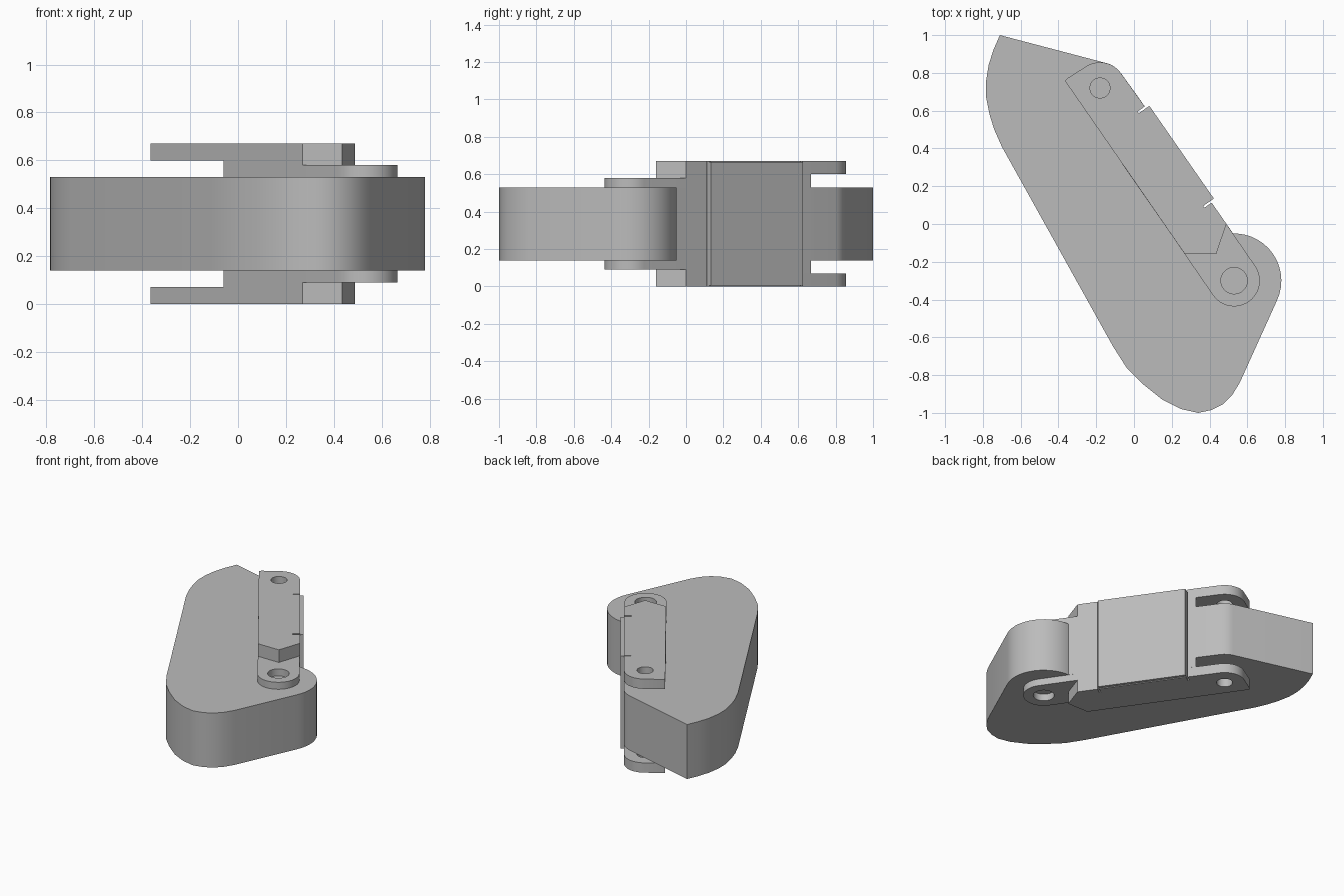
import bpy, bmesh, math
from mathutils import Vector

cube = bpy.data.objects.get("Cube")
if cube:
    bpy.data.objects.remove(cube, do_unlink=True)

# Single casting colour
grey = bpy.data.materials.new("cast_grey")
grey.use_nodes = True
COLOUR = (0.5, 0.5, 0.5, 1)
grey.diffuse_color = COLOUR
grey.node_tree.nodes["Principled BSDF"].inputs["Base Color"].default_value = COLOUR

# Link axes: U runs along the link, N points to its outer side
U = Vector((0.571, -0.821))
N = Vector((0.821, 0.571))
OUTER, INNER, RADIUS = 0.402, 0.13, 0.136
BACK_PIVOT = Vector((-0.18, 0.72))
FRONT_PIVOT = Vector((0.53, -0.30))
N_ANGLE = math.degrees(math.atan2(N.y, N.x))


def at(s, t):
    return U * s + N * t


def arc(centre, radius, start, end, steps=10):
    angles = [math.radians(start + (end - start) * i / steps) for i in range(steps + 1)]
    return [Vector(centre) + radius * Vector((math.cos(a), math.sin(a))) for a in angles]


def prism(name, outline, z0, z1, hole=None):
    """Extrude a flat outline, with an optional round hole (centre, radius)."""
    bm = bmesh.new()
    loops = [outline]
    if hole:
        loops.append(arc(hole[0], hole[1], 0, 360, 32)[:-1])
    for loop in loops:
        verts = [bm.verts.new((p[0], p[1], z0)) for p in loop]
        for a, b in zip(verts, verts[1:] + verts[:1]):
            bm.edges.new((a, b))
    bmesh.ops.triangle_fill(bm, edges=bm.edges[:], use_beauty=True)
    ext = bmesh.ops.extrude_face_region(bm, geom=bm.faces[:], use_keep_orig=True)
    top = [g for g in ext["geom"] if isinstance(g, bmesh.types.BMVert)]
    bmesh.ops.translate(bm, verts=top, vec=(0, 0, z1 - z0))
    bmesh.ops.recalc_face_normals(bm, faces=bm.faces[:])
    mesh = bpy.data.meshes.new(name)
    bm.to_mesh(mesh)
    bm.free()
    mesh.materials.append(grey)
    obj = bpy.data.objects.new(name, mesh)
    bpy.context.collection.objects.link(obj)
    bpy.ops.object.select_all(action="DESELECT")
    obj.select_set(True)
    bpy.context.view_layer.objects.active = obj
    bpy.ops.object.shade_smooth_by_angle(angle=math.radians(32))
    return obj


def mirrored_pair(name, outline, z0, z1, hole=None):
    """Same prism above and below the mid height."""
    prism("upper_" + name, outline, z0, z1, hole)
    prism("lower_" + name, outline, HEIGHT - z1, HEIGHT - z0, hole)


HEIGHT = 0.67

# Outer link edge with the two narrow slits beside the cover panel
slits = []
for s in (-0.478, 0.131):
    slits += [at(s, OUTER), at(s, 0.355), at(s + 0.011, 0.355), at(s + 0.011, OUTER)]
block_start = at(-0.535, OUTER)
edge = slits + [at(0.279, OUTER)]
nose = [(0.435, -0.16), (0.27, -0.16)]

# Main body
body = [(-0.71, 1.0), (-0.745, 0.92), (-0.77, 0.84), (-0.784, 0.75), (-0.783, 0.67),
        (-0.765, 0.58), (-0.74, 0.5), (-0.70, 0.41), (-0.11, -0.65), (-0.04, -0.76),
        (0.05, -0.85), (0.15, -0.93), (0.25, -0.98), (0.34, -1.0), (0.41, -0.985),
        (0.47, -0.955), (0.52, -0.905), (0.56, -0.84)]
body += arc(FRONT_PIVOT, 0.25, -25, 112, 16)
body += [at(-0.5, OUTER - 0.1), block_start]
body += arc(BACK_PIVOT, RADIUS, N_ANGLE, 75, 6)
prism("body", body, 0.14, 0.53)

# Link: side plates with a pivot hole
plate = [(-0.365, 0.757), (-0.355, 0.77)]
plate += arc(BACK_PIVOT, RADIUS, 122, N_ANGLE, 12) + edge + nose
mirrored_pair("link_plate", plate, 0.60, HEIGHT, (BACK_PIVOT, 0.053))

# Link: solid part joining the plates to the spine
block = [(-0.06, 0.314), block_start] + edge + nose
mirrored_pair("link_block", block, 0.53, 0.60)

# Link: spine along the outer side of the body
spine = [at(-0.535, OUTER - 0.1), block_start] + edge
spine += [at(0.352, OUTER), at(0.352, OUTER - 0.1)]
prism("link_spine", spine, 0.14, 0.53)

# Link: front pivot arms
arm = [at(0.2, INNER), at(0.2, OUTER)]
arm += arc(FRONT_PIVOT, RADIUS, N_ANGLE, N_ANGLE - 180, 24)
mirrored_pair("pivot_arm", arm, 0.53, 0.58, (FRONT_PIVOT, 0.07))

# Raised cover panel on the spine
panel = [at(s, t) for s, t in ((-0.467, 0.37), (-0.467, 0.424), (0.131, 0.424), (0.131, 0.37))]
prism("cover_panel", panel, 0.005, HEIGHT - 0.005)
